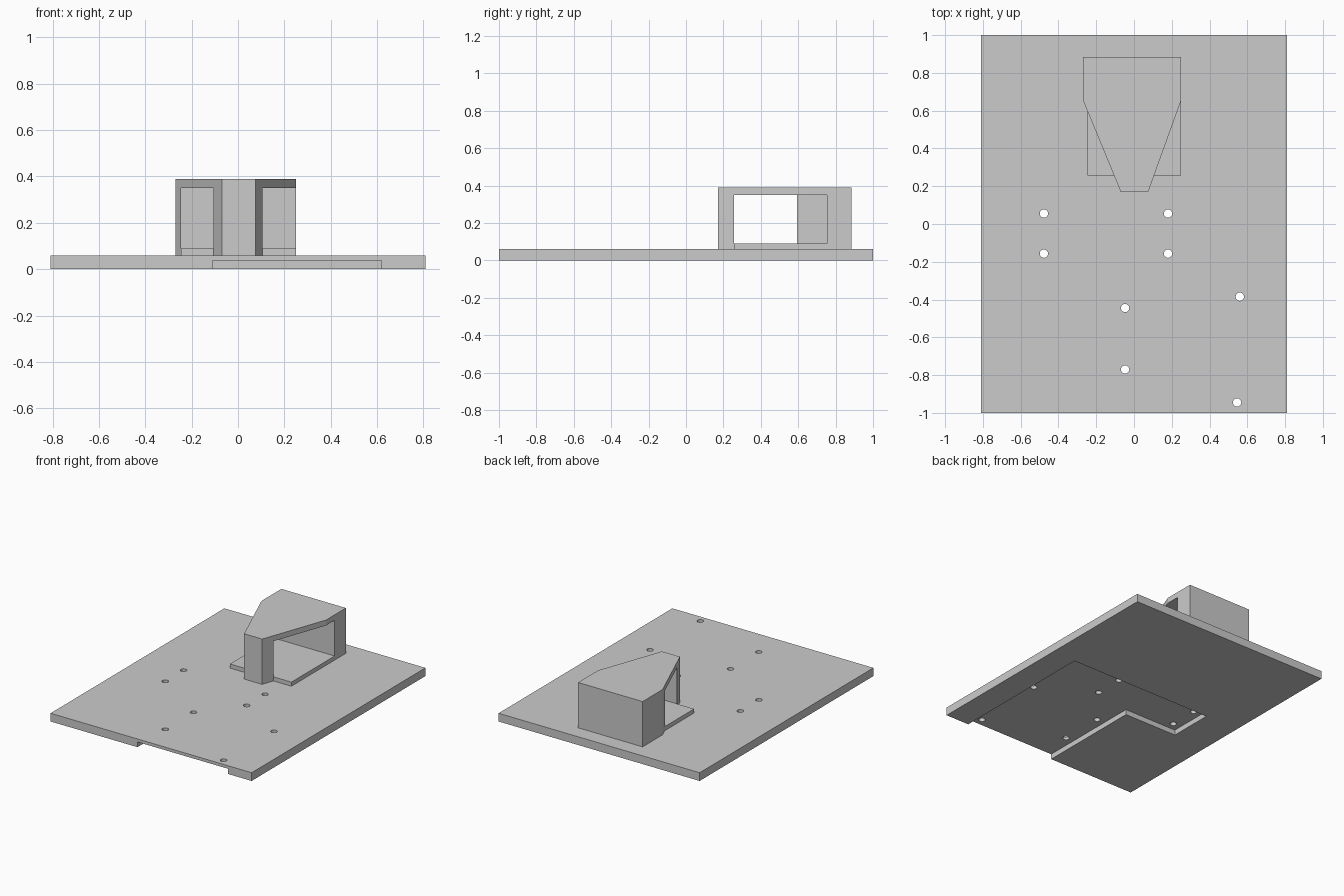
import bpy
import bmesh
from math import cos, sin, tau

cube = bpy.data.objects.get("Cube")
if cube:
    bpy.data.objects.remove(cube, do_unlink=True)

grey = bpy.data.materials.new("light_grey")
grey.use_nodes = True
colour = (0.6, 0.6, 0.6, 1)
grey.diffuse_color = colour
grey.node_tree.nodes["Principled BSDF"].inputs["Base Color"].default_value = colour


def prism(name, outline, z0, z1):
    """Extrude a flat outline from z0 up to z1."""
    bm = bmesh.new()
    base = bm.faces.new([bm.verts.new((x, y, z0)) for x, y in outline])
    top = bmesh.ops.extrude_face_region(bm, geom=[base])["geom"]
    moved = [g for g in top if isinstance(g, bmesh.types.BMVert)]
    bmesh.ops.translate(bm, verts=moved, vec=(0, 0, z1 - z0))
    bmesh.ops.recalc_face_normals(bm, faces=bm.faces)
    mesh = bpy.data.meshes.new(name)
    bm.to_mesh(mesh)
    bm.free()
    mesh.materials.append(grey)
    obj = bpy.data.objects.new(name, mesh)
    bpy.context.collection.objects.link(obj)
    return obj


def rect(x0, x1, y0, y1):
    return [(x0, y0), (x1, y0), (x1, y1), (x0, y1)]


def circle(x, y, r, n=24):
    return [(x + r * cos(tau * i / n), y + r * sin(tau * i / n)) for i in range(n)]


def cut(target, outline, z0, z1):
    """Subtract a prism from the target, then discard the cutter."""
    cutter = prism("cutter", outline, z0, z1)
    cutter.hide_render = True
    mod = target.modifiers.new("cut", "BOOLEAN")
    mod.operation = "DIFFERENCE"
    mod.solver = "EXACT"
    mod.object = cutter
    bpy.context.view_layer.objects.active = target
    bpy.ops.object.modifier_apply(modifier=mod.name)
    bpy.data.objects.remove(cutter, do_unlink=True)


DECK = 0.06

# Base plate with an L-shaped recess underneath, open at the front edge
plate = prism("base_plate", rect(-0.81, 0.81, -1, 1), 0, DECK)
recess = [(-0.11, -1.1), (0.62, -1.1), (0.62, 0.115), (-0.54, 0.115),
          (-0.54, -0.215), (-0.11, -0.215)]
cut(plate, recess, -0.1, 0.038)

# Screw holes
holes = [(x, y) for x in (-0.477, 0.18) for y in (0.055, -0.157)]
holes += [(-0.047, -0.445), (-0.047, -0.77), (0.56, -0.385), (0.546, -0.945)]
for x, y in holes:
    cut(plate, circle(x, y, 0.022), -0.1, 0.2)

# Tapered housing with a box cavity, open on the right and along the tapers
housing = prism("housing", [(-0.07, 0.17), (0.075, 0.17), (0.25, 0.655), (0.25, 0.885),
                            (-0.27, 0.885), (-0.27, 0.655)], DECK, 0.39)
cut(housing, rect(-0.245, 0.4, 0.257, 0.755), 0, 0.35)

# Thin tray forming the cavity floor
prism("cavity_floor", rect(-0.245, 0.25, 0.257, 0.755), DECK, 0.09)
